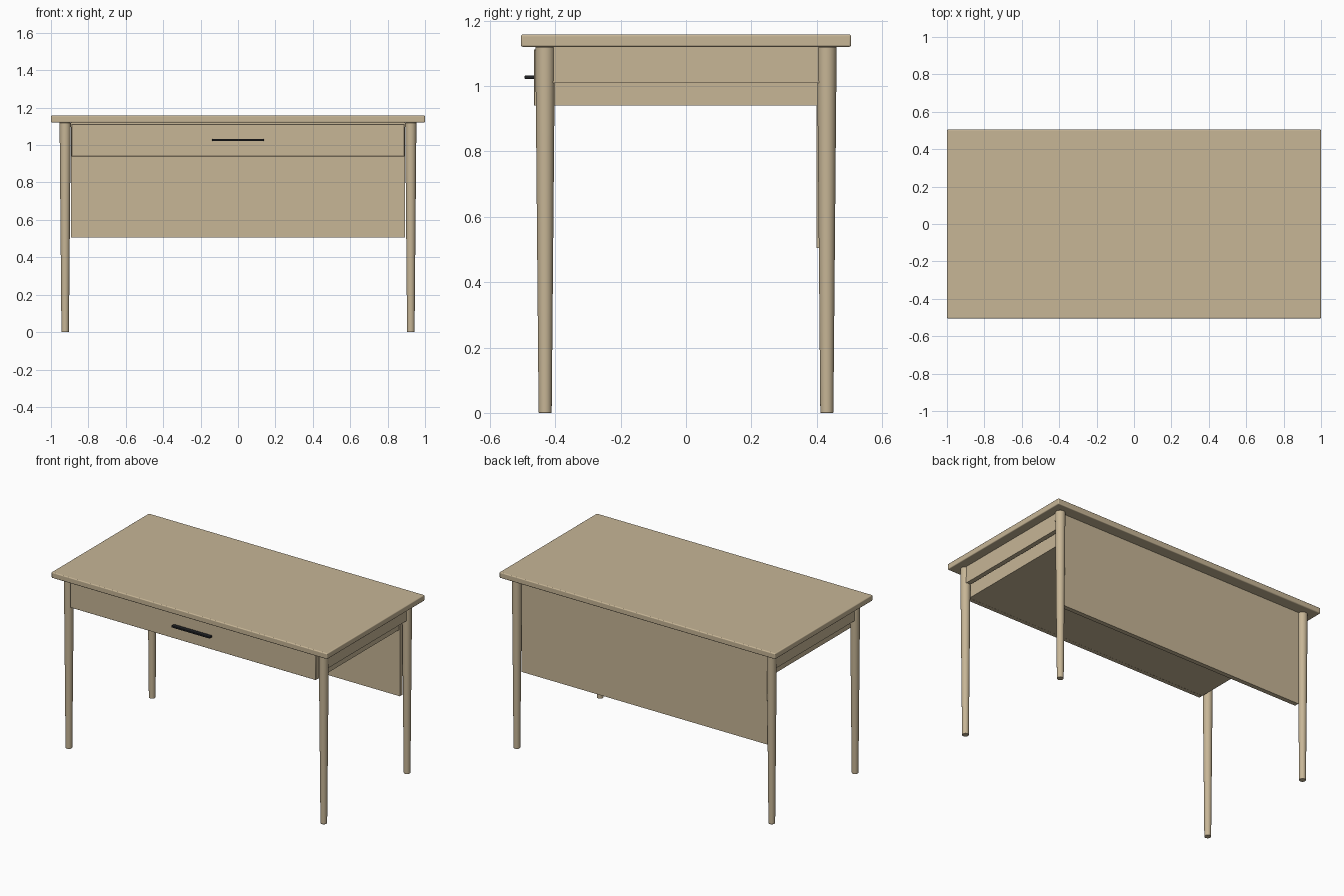
import bpy, bmesh, math
from mathutils import Matrix

cube = bpy.data.objects.get("Cube")
if cube:
    bpy.data.objects.remove(cube, do_unlink=True)


def material(name, rgb, rough):
    m = bpy.data.materials.new(name)
    m.use_nodes = True
    color = (*rgb, 1.0)
    m.diffuse_color = color
    bsdf = m.node_tree.nodes["Principled BSDF"]
    bsdf.inputs["Base Color"].default_value = color
    bsdf.inputs["Roughness"].default_value = rough
    return m


WOOD = material("light_wood", (0.57, 0.465, 0.305), 0.6)
BLACK = material("black_metal", (0.014, 0.015, 0.017), 0.4)


def finish(name, bm, mat, bevel=0.0, segments=3):
    mesh = bpy.data.meshes.new(name)
    bm.to_mesh(mesh)
    bm.free()
    mesh.materials.append(mat)
    ob = bpy.data.objects.new(name, mesh)
    bpy.context.collection.objects.link(ob)
    if bevel:
        mod = ob.modifiers.new("rounded_edges", 'BEVEL')
        mod.width = bevel
        mod.segments = segments
        mod.limit_method = 'ANGLE'
        mod.angle_limit = math.radians(40)
    bpy.ops.object.select_all(action='DESELECT')
    ob.select_set(True)
    bpy.context.view_layer.objects.active = ob
    bpy.ops.object.shade_smooth_by_angle(angle=math.radians(35))
    return ob


def box(name, x, y, z, mat, bevel=0.0, segments=3):
    """Box from (min, max) ranges on each axis."""
    size = [r[1] - r[0] for r in (x, y, z)]
    mid = [(r[0] + r[1]) / 2 for r in (x, y, z)]
    bm = bmesh.new()
    bmesh.ops.create_cube(bm, size=1.0, matrix=Matrix.Translation(mid) @ Matrix.Diagonal((*size, 1.0)))
    return finish(name, bm, mat, bevel, segments)


def leg(name, x, y, height):
    """Round leg, tapering towards the floor."""
    bm = bmesh.new()
    bmesh.ops.create_cone(bm, cap_ends=True, segments=32, radius1=0.02, radius2=0.03,
                          depth=height, matrix=Matrix.Translation((x, y, height / 2)))
    return finish(name, bm, WOOD, 0.002, 2)


# Tabletop
UNDER = 1.12
box("tabletop", (-1, 1), (-0.505, 0.505), (UNDER, 1.158), WOOD, 0.006, 4)

# Four legs and the two side rails between them
for side, sx in (("left", 1), ("right", -1)):
    for end, sy in (("front", -1), ("back", 1)):
        leg(f"{end}_{side}_leg", sx * 0.924, sy * 0.431, UNDER)
    box(f"{side}_rail", sorted((sx * 0.909, sx * 0.939)), (-0.425, 0.425), (1.01, UNDER), WOOD)

# Modesty panel at the back
box("back_panel", (-0.893, 0.893), (0.40, 0.43), (0.505, UNDER), WOOD)

# Wide drawer with its front and pull
box("drawer_body", (-0.889, 0.889), (-0.437, 0.399), (0.94, 1.112), WOOD)
box("drawer_front", (-0.889, 0.889), (-0.465, -0.437), (0.94, 1.112), WOOD, 0.001, 1)
box("drawer_pull", (-0.14, 0.14), (-0.494, -0.464), (1.021, 1.033), BLACK, 0.004, 4)
